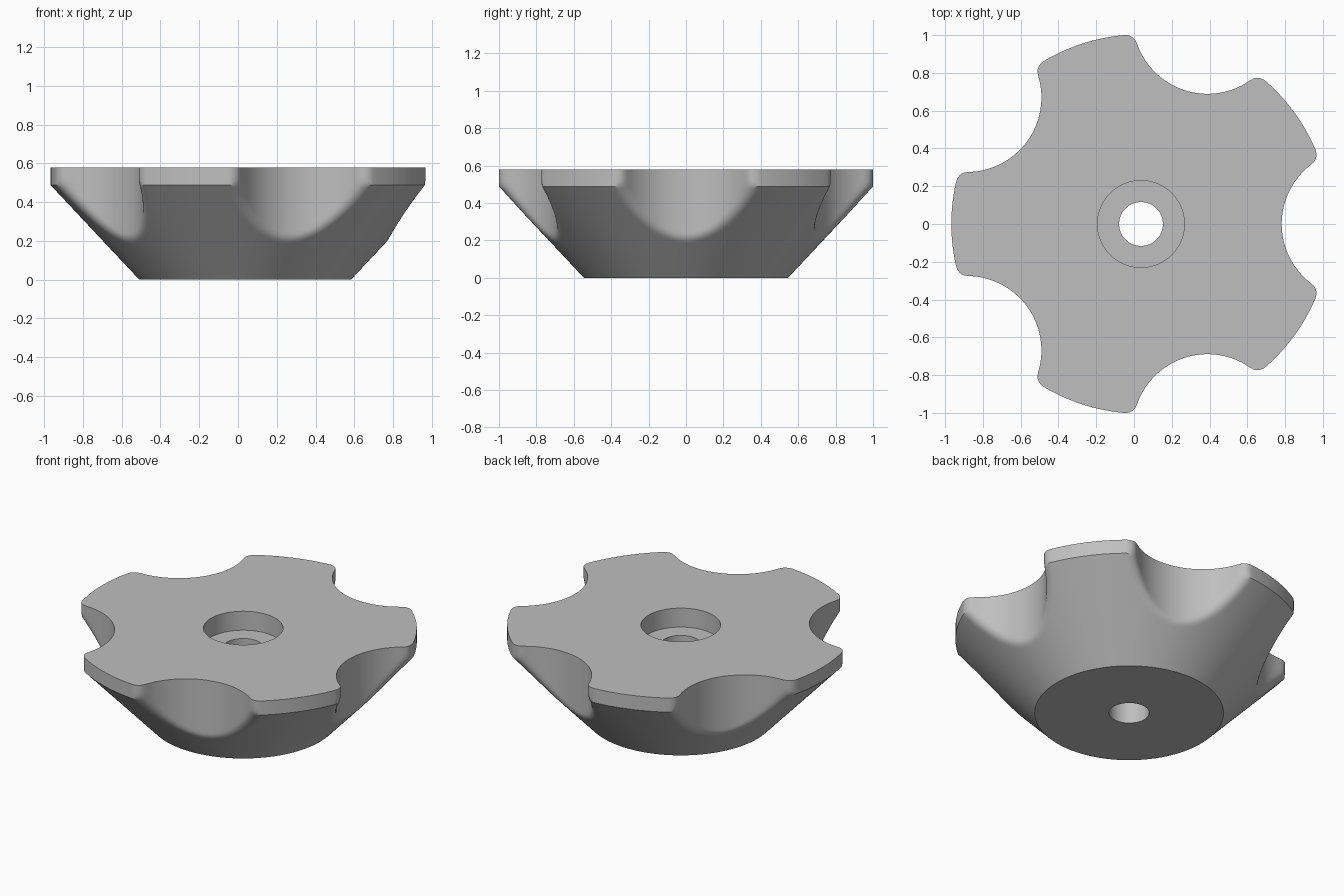
import bpy, bmesh, math

if "Cube" in bpy.data.objects:
    bpy.data.objects.remove(bpy.data.objects["Cube"], do_unlink=True)

# Main dimensions
HEIGHT, RIM_Z = 0.578, 0.488
RIM_R, BASE_R = 1.004, 0.546
HOLE_R, BORE_R, BORE_Z = 0.116, 0.23, 0.457
NOTCH_DIST, NOTCH_R = 1.14, 0.395
FILLET = 0.06
LOBES, STEPS = 5, 120
CENTRE_X = 0.037

slope = (RIM_R - BASE_R) / RIM_Z
cone_len = math.hypot(1, slope)


def rounded(a, b, c):
    """Distance to two surfaces (normals' cosine c) joined by a round edge."""
    a, b = a + FILLET, b + FILLET
    if a > c * b and b > c * a and abs(c) < 0.999:
        return math.sqrt((a * a + b * b - 2 * c * a * b) / (1 - c * c)) - FILLET
    return max(a, b) - FILLET


def outside(r, angle, z):
    """Positive outside the scalloped body; a notch lies at angle 0."""
    dx, dy = NOTCH_DIST - r * math.cos(angle), -r * math.sin(angle)
    dist = math.hypot(dx, dy)
    notch = NOTCH_R - dist
    facing = (dx * math.cos(angle) + dy * math.sin(angle)) / dist
    cone = (r - BASE_R - slope * z) / cone_len
    return max(rounded(notch, cone, facing / cone_len),
               rounded(notch, r - RIM_R, facing))


def body_radius(angle, z):
    low, high = 0.4, 1.05
    for _ in range(24):
        mid = (low + high) / 2
        if outside(mid, angle, z) > 0:
            high = mid
        else:
            low = mid
    return low


def scalloped_row(z):
    sector = 2 * math.pi / LOBES
    angles = [(i / STEPS - 0.5) * sector for i in range(STEPS)]
    return [body_radius(a, z) for a in angles] * LOBES, z


def round_row(r, z):
    return [r] * (STEPS * LOBES), z


# Rows from the bottom of the hole, around the outside, and back down the bore
levels = [RIM_Z * i / 44 for i in range(45)]
levels += [RIM_Z + (HEIGHT - RIM_Z) * i / 4 for i in range(1, 5)]
rows = [round_row(HOLE_R, 0)] + [scalloped_row(z) for z in levels]
rows += [round_row(BORE_R, HEIGHT), round_row(BORE_R, BORE_Z), round_row(HOLE_R, BORE_Z)]

bm = bmesh.new()
count = STEPS * LOBES
rings = []
for radii, z in rows:
    ring = []
    for i, r in enumerate(radii):
        a = 2 * math.pi * (i / count - 0.5 / LOBES)
        ring.append(bm.verts.new((CENTRE_X + r * math.cos(a), r * math.sin(a), z)))
    rings.append(ring)
for k, ring in enumerate(rings):
    upper = rings[(k + 1) % len(rings)]
    for i in range(count):
        j = (i + 1) % count
        bm.faces.new((ring[i], ring[j], upper[j], upper[i]))
bmesh.ops.recalc_face_normals(bm, faces=bm.faces)

mesh = bpy.data.meshes.new("star_knob")
bm.to_mesh(mesh)
bm.free()
knob = bpy.data.objects.new("star_knob", mesh)
bpy.context.collection.objects.link(knob)

# Plain grey finish
grey = bpy.data.materials.new("light_grey")
grey.use_nodes = True
grey.diffuse_color = (0.52, 0.52, 0.52, 1)
grey.node_tree.nodes["Principled BSDF"].inputs["Base Color"].default_value = grey.diffuse_color
mesh.materials.append(grey)

bpy.ops.object.select_all(action='DESELECT')
knob.select_set(True)
bpy.context.view_layer.objects.active = knob
bpy.ops.object.shade_smooth_by_angle(angle=math.radians(32))
